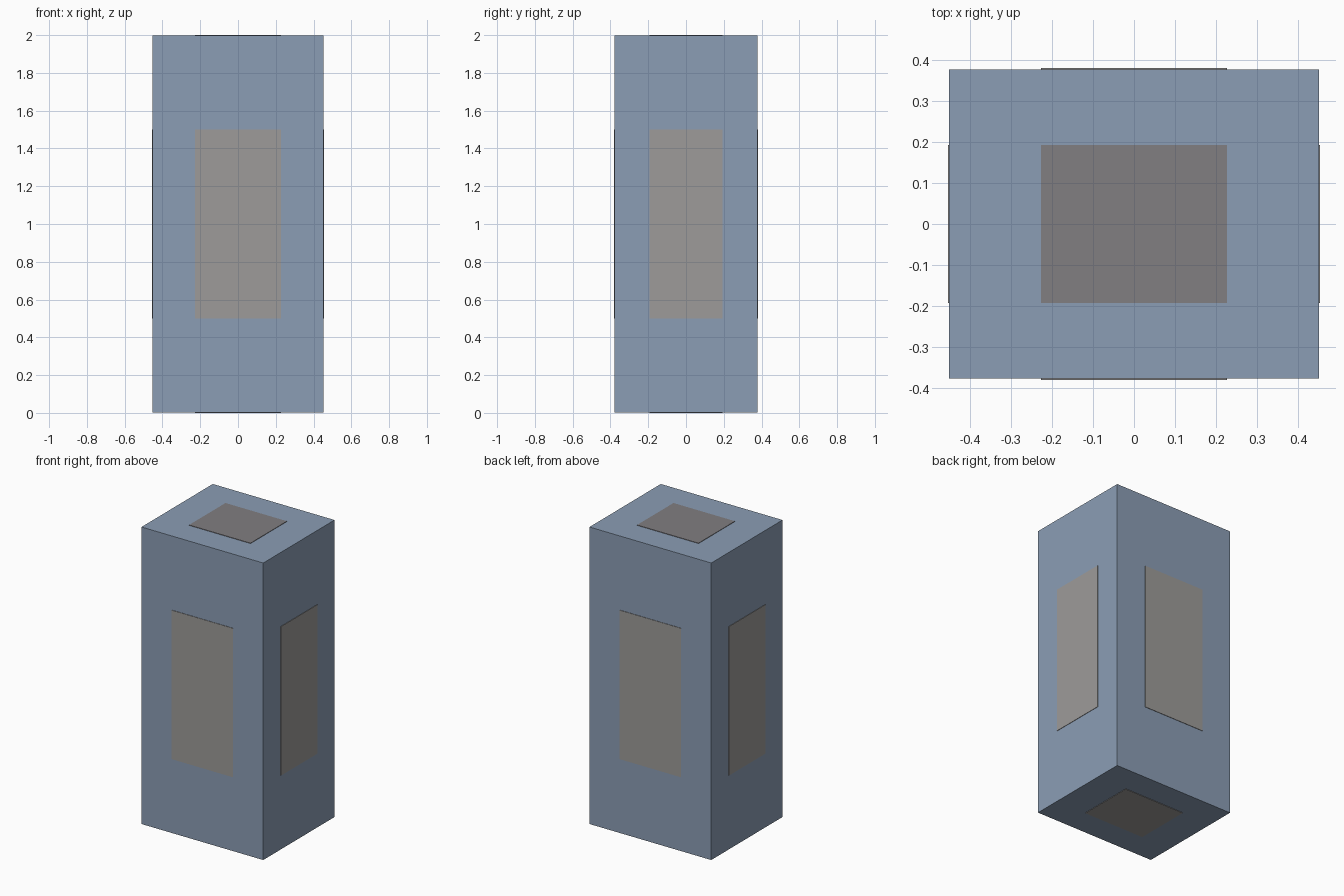
import bpy
from mathutils import Vector

if "Cube" in bpy.data.objects:
    bpy.data.objects.remove(bpy.data.objects["Cube"])

BODY = Vector((0.452, 0.378, 0.997))   # half sizes of the main block
PANEL = Vector((0.228, 0.193, 0.5))    # half sizes of the inset-style panels
RAISE = 0.003                          # how far panels stand proud
EMBED = 0.01                           # how far panels sink into the block
CENTRE = Vector((0, 0, 1))


def material(name, rgb):
    mat = bpy.data.materials.new(name)
    mat.diffuse_color = (*rgb, 1)
    mat.use_nodes = True
    mat.node_tree.nodes["Principled BSDF"].inputs["Base Color"].default_value = mat.diffuse_color
    return mat


def box(name, centre, half, mat):
    bpy.ops.mesh.primitive_cube_add(size=2, location=centre)
    obj = bpy.context.object
    obj.name = name
    obj.scale = half
    bpy.ops.object.transform_apply(location=False, rotation=False, scale=True)
    obj.data.materials.append(mat)
    return obj


blue = material("blue_grey", (0.26, 0.34, 0.46))
grey = material("warm_grey", (0.34, 0.33, 0.32))
dark = material("dark_grey", (0.22, 0.21, 0.22))

# Main block
box("body", CENTRE, BODY, blue)

# One raised panel centred on each of the six faces
faces = [("right_panel", 0, 1, grey), ("left_panel", 0, -1, grey),
         ("back_panel", 1, 1, grey), ("front_panel", 1, -1, grey),
         ("top_panel", 2, 1, dark), ("bottom_panel", 2, -1, grey)]
for name, axis, sign, mat in faces:
    half = PANEL.copy()
    half[axis] = (RAISE + EMBED) / 2
    centre = CENTRE.copy()
    centre[axis] += sign * (BODY[axis] + (RAISE - EMBED) / 2)
    box(name, centre, half, mat)
